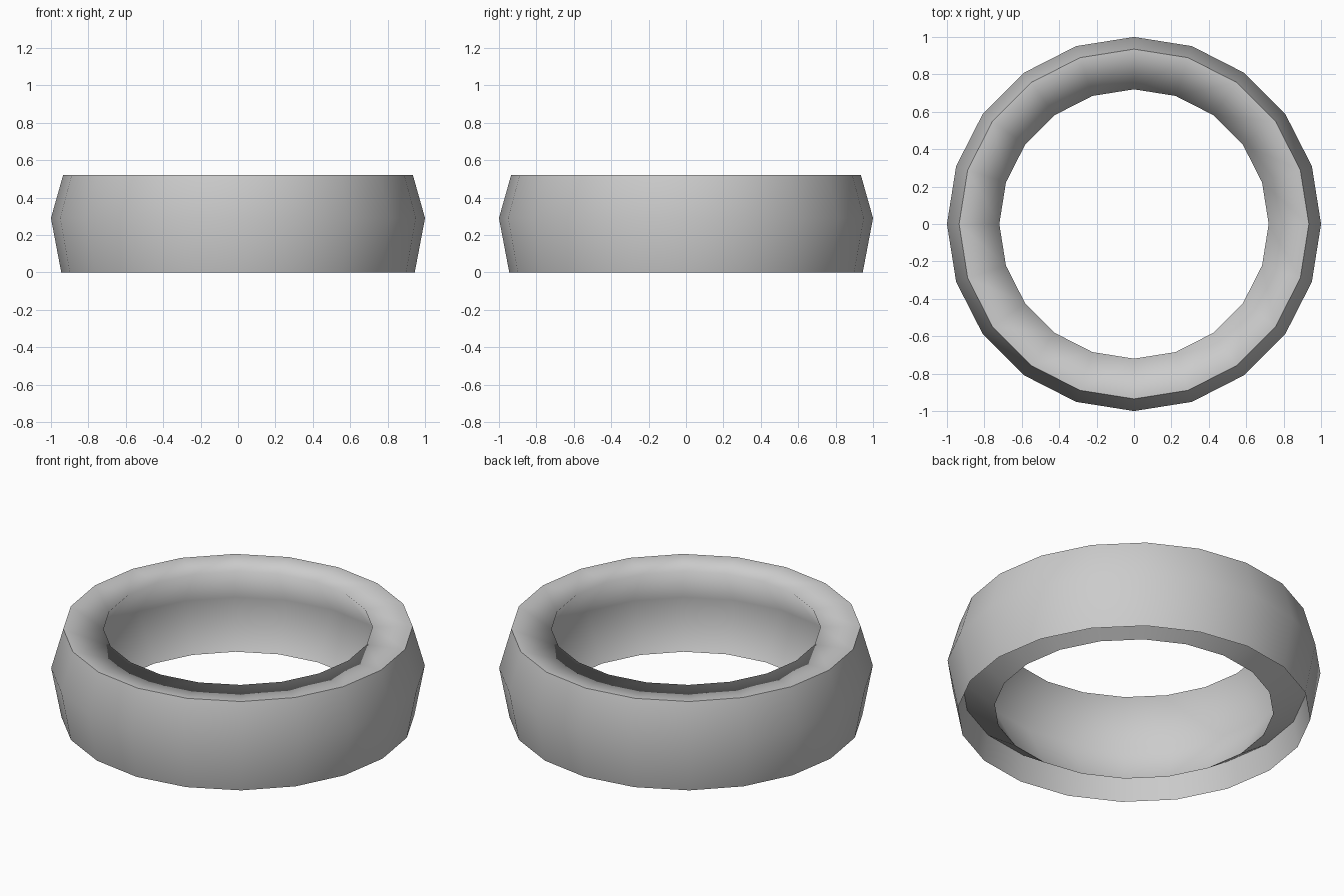
import bpy, bmesh, math

cube = bpy.data.objects.get("Cube")
if cube:
    bpy.data.objects.remove(cube, do_unlink=True)

SIDES = 20

# Plain grey material
grey = bpy.data.materials.new("plain_grey")
grey.use_nodes = True
colour = (0.6, 0.6, 0.6, 1)
grey.diffuse_color = colour
grey.node_tree.nodes["Principled BSDF"].inputs["Base Color"].default_value = colour

# Cross-section as (radius, height, crisp edge), from the outer foot round to the hollow underside
profile = [
    (0.945, 0.0, True),     # outer foot
    (1.0, 0.29, False),     # belly
    (0.935, 0.52, True),    # outer top rim
    (0.72, 0.518, False),   # inner lip
    (0.88, 0.29, False),    # bowed inner wall
    (0.747, 0.03, True),    # inner foot
    (0.92, 0.15, True),     # hollow underside
]

# Lathe the section round the z axis
bm = bmesh.new()
rings = []
for radius, height, _ in profile:
    ring = []
    for i in range(SIDES):
        a = math.tau * i / SIDES
        ring.append(bm.verts.new((radius * math.cos(a), radius * math.sin(a), height)))
    rings.append(ring)

for k, ring in enumerate(rings):
    above = rings[(k + 1) % len(rings)]
    for i in range(SIDES):
        j = (i + 1) % SIDES
        face = bm.faces.new((ring[i], ring[j], above[j], above[i]))
        face.smooth = True

# Keep the rims crisp while the walls stay smooth
for ring, (_, _, crisp) in zip(rings, profile):
    for i in range(SIDES):
        edge = bm.edges.get((ring[i], ring[(i + 1) % SIDES]))
        edge.smooth = not crisp

bmesh.ops.recalc_face_normals(bm, faces=bm.faces)
mesh = bpy.data.meshes.new("ring_band")
bm.to_mesh(mesh)
bm.free()
mesh.materials.append(grey)
band = bpy.data.objects.new("ring_band", mesh)
bpy.context.collection.objects.link(band)
